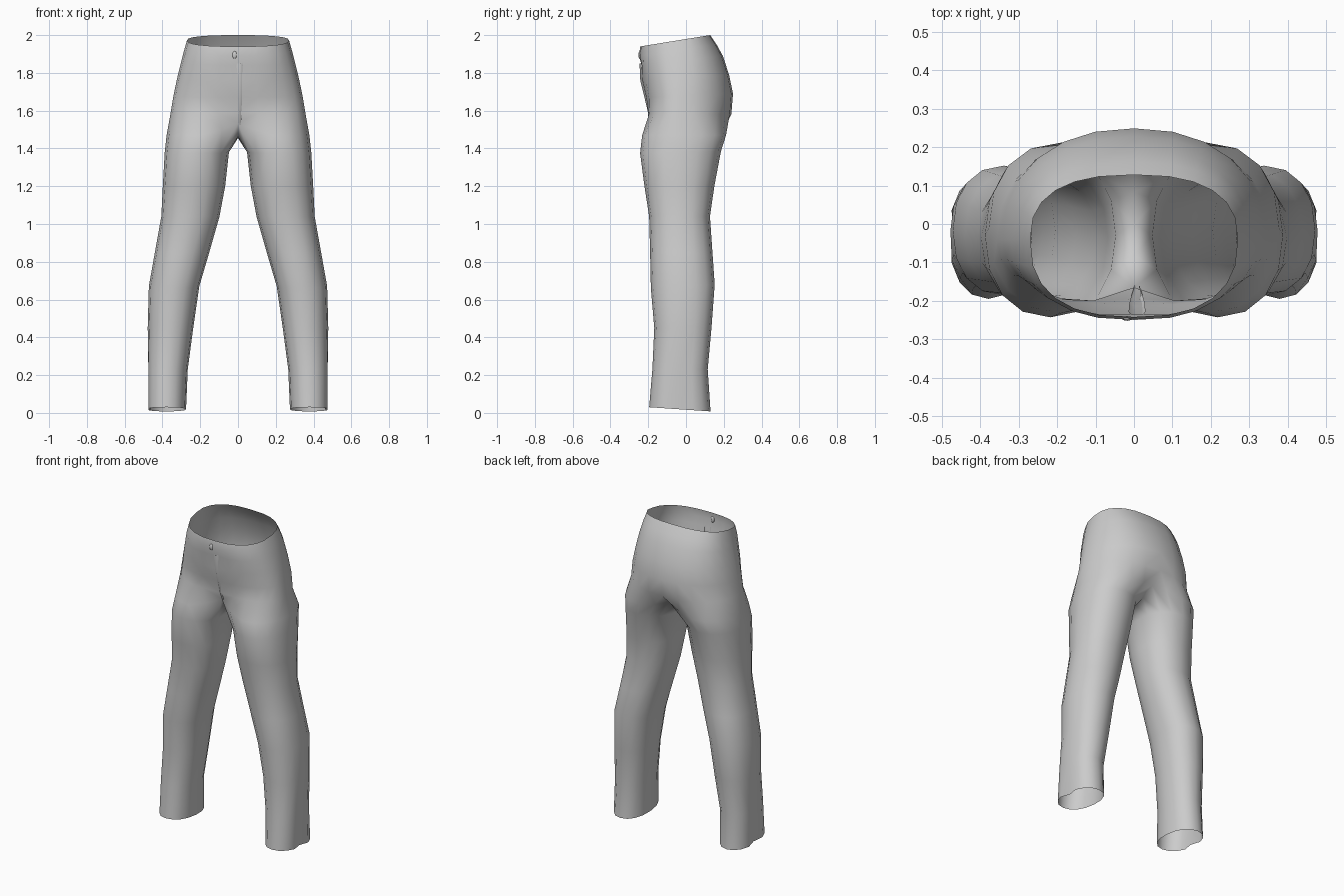
import bpy, bmesh, math

if "Cube" in bpy.data.objects:
    bpy.data.objects.remove(bpy.data.objects["Cube"])

cloth = bpy.data.materials.new("grey cloth")
cloth.diffuse_color = (0.6, 0.6, 0.6, 1)
cloth.use_nodes = True
cloth.node_tree.nodes["Principled BSDF"].inputs["Base Color"].default_value = cloth.diffuse_color

H, K = 12, 3          # outer segments of a half ring, extra inner-leg points


def spow(v, p):
    return math.copysign(abs(v) ** p, v)


def finish(name, bm):
    me = bpy.data.meshes.new(name)
    bm.to_mesh(me)
    bm.free()
    me.materials.append(cloth)
    me.polygons.foreach_set("use_smooth", [True] * len(me.polygons))
    ob = bpy.data.objects.new(name, me)
    bpy.context.collection.objects.link(ob)
    return ob


def torso_ring(zf, zb, w, yf, yb, p, dent):
    """Half ring from front centre round the hip to back centre."""
    pts, ym = [], -0.04
    for i in range(H + 1):
        t = -math.pi / 2 + math.pi * i / H
        s = spow(math.sin(t), p)
        y = ym + s * ((yb - ym) if s > 0 else (ym - yf))
        x = w * abs(math.cos(t)) ** p if 0 < i < H else 0
        z = zf + (zb - zf) * (y - yf) / (yb - yf)
        if i < 2:
            y += dent * (1 - 0.5 * i)
        pts.append((x, y, z))
    return pts


def leg_ring(zf, zb, xi, xo, yf, yb, groove=0):
    """Closed ring, starting at the inner front corner."""
    n, pts = H + K + 1, []
    cx, rx, cy, ry = (xi + xo) / 2, (xo - xi) / 2, (yf + yb) / 2, (yb - yf) / 2
    for i in range(n):
        t = -0.75 * math.pi + 2 * math.pi * i / n
        x = cx + rx * spow(math.cos(t), 0.9)
        y = cy + ry * spow(math.sin(t), 0.9)
        if i == H // 2:
            x -= groove
        pts.append((x, y, zf + (zb - zf) * (y - yf) / (yb - yf)))
    return pts


# Waist and hips: front z, back z, half width, front y, back y, roundness, dent
torso = [
    (1.94, 2.00, .27, -.242, .128, .80, 0),
    (1.89, 1.95, .285, -.25, .162, .82, 0),
    (1.84, 1.89, .30, -.246, .195, .85, .012),
    (1.76, 1.79, .322, -.236, .228, .88, 0),
    (1.67, 1.69, .342, -.218, .249, .90, .005),
    (1.59, 1.58, .357, -.215, .240, .90, .02),
]
# Legs: front z, back z, inner x, outer x, front y, back y, side groove
legs = [
    (1.375, 1.385, .048, .388, -.243, .185, 0),
    (1.20, 1.20, .068, .398, -.22, .15, 0),
    (1.04, 1.04, .098, .406, -.195, .127, 0),
    (.85, .85, .152, .44, -.19, .14, 0),
    (.66, .68, .205, .472, -.186, .152, 0),
    (.45, .45, .237, .478, -.168, .135, 0),
    (.23, .23, .266, .482, -.178, .115, .012),
    (.03, .008, .275, .482, -.195, .13, .022),
]

bm = bmesh.new()


def add(pts):
    return [bm.verts.new(p) for p in pts]


def skin(upper, lower, count):
    for i in range(count):
        j = (i + 1) % len(lower)
        bm.faces.new((lower[i], lower[j], upper[j], upper[i]))


# Fork ring: its outer part closes the hips, its inner part is the crotch seam
fork = leg_ring(1.47, 1.47, 0, .378, -.232, .212)
fork[0] = (0, -.165, 1.535)
fork[1] = (.085, -.208, 1.50)
fork[H - 1] = (.085, .195, 1.49)
fork[H] = (0, .165, 1.51)
for k in range(1, K + 1):
    f = k / (K + 1)
    fork[H + k] = (0, .165 - .33 * f, 1.455 + .12 * (f - .5) ** 2)

rings = [add(torso_ring(*r)) for r in torso]
fork_v = add(fork)
for a, b in zip(rings, rings[1:] + [fork_v[:H + 1]]):
    skin(a, b, H)
tubes = [fork_v] + [add(leg_ring(*r)) for r in legs]
for a, b in zip(tubes, tubes[1:]):
    skin(a, b, H + K + 1)

trousers = finish("trousers", bm)
mirror = trousers.modifiers.new("mirror", 'MIRROR')
mirror.use_clip = True
mirror.merge_threshold = 0.001

# Fly fold: a narrow ridge down the front seam
bm = bmesh.new()
rows = []
for z, y, w in [(1.85, -.238, .02), (1.76, -.234, .022), (1.67, -.212, .02),
                (1.59, -.193, .015), (1.525, -.165, .006)]:
    rows.append([bm.verts.new(p) for p in
                 ((.008 - w, y + .006, z), (.012, y - .008, z), (.008 + w, y + .006, z))])
for a, b in zip(rows, rows[1:]):
    for i in range(2):
        bm.faces.new((b[i], b[i + 1], a[i + 1], a[i]))
finish("fly_fold", bm)

# Waist button
bm = bmesh.new()
bmesh.ops.create_uvsphere(bm, u_segments=10, v_segments=6, radius=1)
for v in bm.verts:
    v.co = (-.018 + v.co.x * .013, -.246 + v.co.y * .006, 1.895 + v.co.z * .02)
finish("waist_button", bm)
